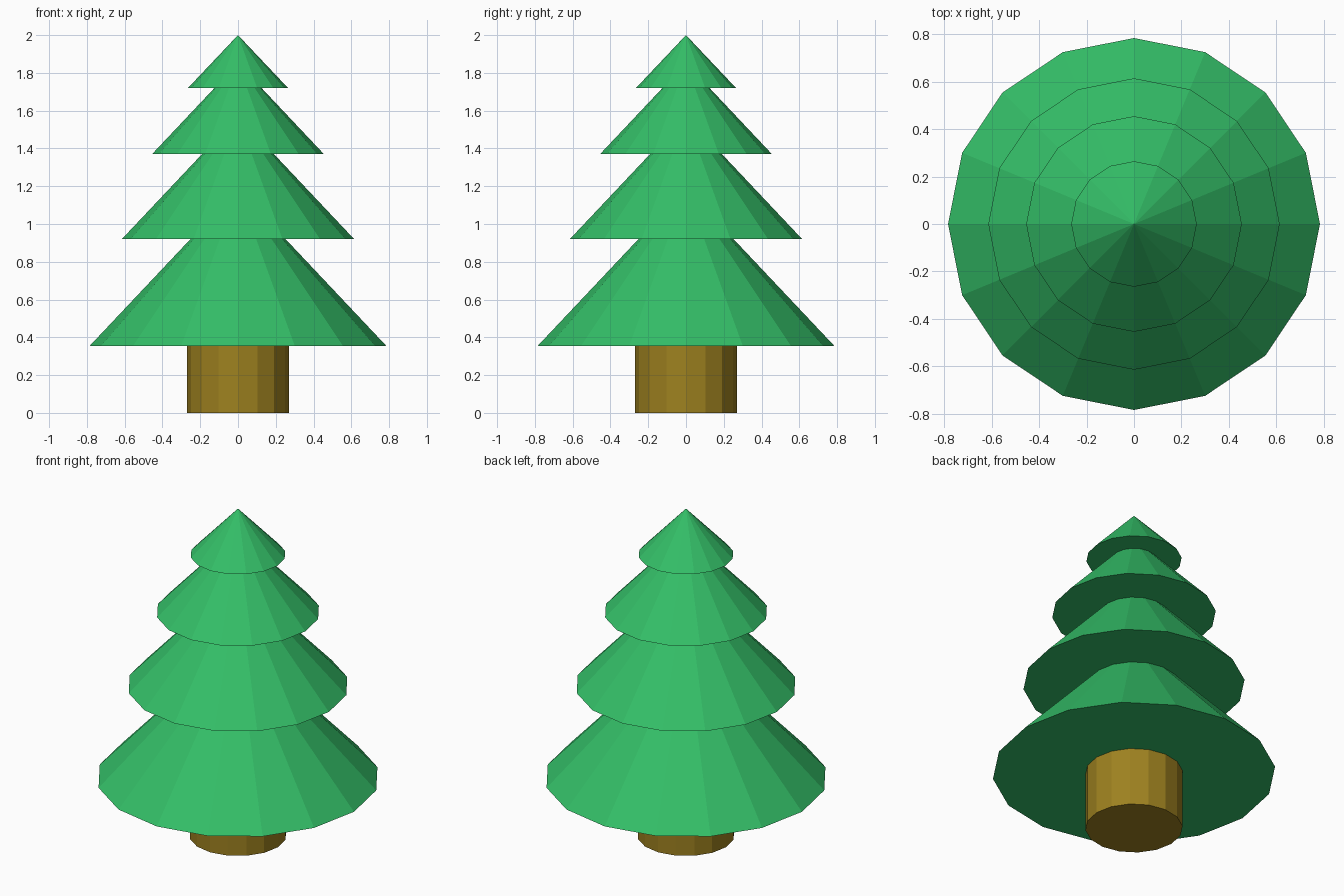
import bpy

if "Cube" in bpy.data.objects:
    bpy.data.objects.remove(bpy.data.objects["Cube"])

SIDES = 16
SLOPE = 1.06  # cone height / radius, shared by all tiers


def material(name, color):
    mat = bpy.data.materials.new(name)
    mat.diffuse_color = color
    mat.use_nodes = True
    mat.node_tree.nodes["Principled BSDF"].inputs["Base Color"].default_value = mat.diffuse_color
    return mat


def add_cone(name, bottom_z, height, r1, r2, mat):
    bpy.ops.mesh.primitive_cone_add(
        vertices=SIDES, radius1=r1, radius2=r2, depth=height,
        location=(0, 0, bottom_z + height / 2))
    obj = bpy.context.object
    obj.name = name
    obj.data.materials.append(mat)
    return obj


green = material("foliage_green", (0.034, 0.52, 0.138, 1))
brown = material("bark_brown", (0.34, 0.22, 0.014, 1))

# Trunk
add_cone("trunk", 0, 0.355, 0.27, 0.27, brown)

# Foliage tiers, bottom to top: (base height, radius)
tiers = [(0.355, 0.785), (0.92, 0.615), (1.37, 0.455), (1.72, 0.265)]
for i, (z, r) in enumerate(tiers, 1):
    add_cone(f"foliage_tier_{i}", z, min(r * SLOPE, 2.0 - z), r, 0, green)
